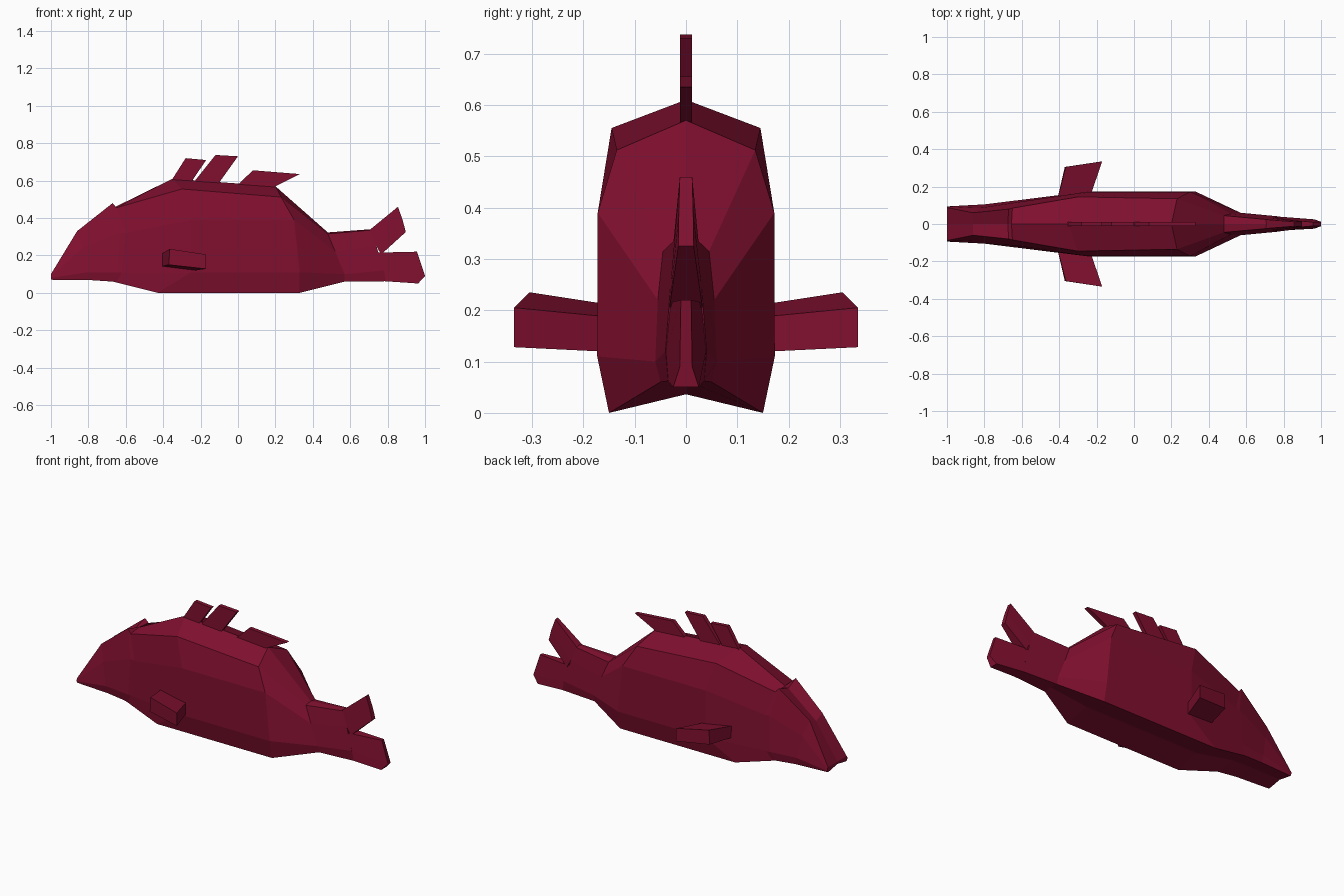
import bpy, bmesh

if "Cube" in bpy.data.objects:
    bpy.data.objects.remove(bpy.data.objects["Cube"])

red = bpy.data.materials.new("deep_red")
red.diffuse_color = (0.22, 0.005, 0.029, 1)
red.use_nodes = True
red.node_tree.nodes["Principled BSDF"].inputs["Base Color"].default_value = red.diffuse_color


def loft(name, rings):
    """Join closed rings of points and cap both ends."""
    bm = bmesh.new()
    rows = [[bm.verts.new(p) for p in r] for r in rings]
    n = len(rows[0])
    for a, b in zip(rows, rows[1:]):
        for i in range(n):
            j = (i + 1) % n
            bm.faces.new((a[i], a[j], b[j], b[i]))
    bm.faces.new(rows[0])
    bm.faces.new(rows[-1])
    bmesh.ops.recalc_face_normals(bm, faces=bm.faces)
    me = bpy.data.meshes.new(name)
    bm.to_mesh(me)
    bm.free()
    me.materials.append(red)
    bpy.context.collection.objects.link(bpy.data.objects.new(name, me))


def mirrored(half):
    """Close a half section across the middle plane."""
    return half + [(x, -y, z) for x, y, z in reversed(half) if y > 0]


# Body edge lines running from mouth to tail
ridge = [(-1, .1), (-.86, .305), (-.675, .452), (-.655, .46),
         (-.35, .61), (.2, .57), (.48, .323), (.71, .34)]
shoulder = [(-1, .088, .1), (-.86, .06, .33), (-.67, .08, .48), (-.65, .085, .455),
            (-.3, .145, .555), (.23, .135, .512), (.48, .045, .315), (.71, .024, .335)]
upper_side = [(-1, .094, .09), (-.83, .085, .24), (-.63, .115, .32), (-.6, .12, .32),
              (-.25, .172, .39), (.3, .172, .39), (.52, .055, .22), (.74, .03, .25)]
lower_side = [(-1, .094, .08), (-.8, .105, .11), (-.64, .125, .11), (-.62, .127, .11),
              (-.25, .173, .11), (.33, .173, .11), (.57, .06, .1), (.78, .04, .12)]
belly = [(-1, .088, .07), (-.79, .1, .068), (-.67, .11, .06), (-.65, .112, .055),
         (-.43, .15, 0), (.33, .15, 0), (.57, .05, .06), (.79, .035, .062)]

# The underside is hollowed: its centre rises with the belly width
rings = []
for (rx, rz), s, u, l, b in zip(ridge, shoulder, upper_side, lower_side, belly):
    keel = (b[0], 0, b[2] + 0.33 * max(0, b[1] - 0.04))
    side = [s, u, l, b]
    rings.append([(rx, 0, rz)] + side + [keel] + [(x, -y, z) for x, y, z in reversed(side)])
loft("body", rings)

# Forked tail: each lobe tapers from root to tip
loft("upper_tail_lobe", [
    mirrored([(.705, .024, .337), (.74, .03, .25), (.765, .032, .205)]),
    mirrored([(.855, .012, .46), (.88, .014, .39), (.897, .015, .325)])])
loft("lower_tail_lobe", [
    mirrored([(.745, .03, .215), (.78, .039, .12), (.785, .035, .062)]),
    mirrored([(.957, .01, .22), (1, .012, .09), (.963, .025, .05)])])


def back_fin(name, outline, t=0.012):
    """Thin upright plate from an x, z outline."""
    loft(name, [[(x, y, z) for x, z in outline] for y in (-t, t)])


# Three fins along the back
back_fin("front_back_fin", [(-.38, .57), (-.35, .61), (-.28, .72), (-.17, .71), (-.245, .6), (-.26, .57)])
back_fin("middle_back_fin", [(-.25, .57), (-.23, .6), (-.12, .737), (0, .73), (-.1, .59), (-.12, .56)])
back_fin("rear_back_fin", [(-.02, .56), (.08, .655), (.33, .635), (.19, .565), (.18, .54)])

# Side fins, with roots sunk into the body
for side, name in ((1, "left_side_fin"), (-1, "right_side_fin")):
    root = [(-.415, .11, .14), (-.415, .11, .205), (-.24, .13, .185), (-.24, .13, .118)]
    tip = [(-.37, .305, .15), (-.365, .305, .235), (-.17, .335, .205), (-.17, .335, .128)]
    loft(name, [[(x, side * y, z) for x, y, z in r] for r in (root, tip)])
